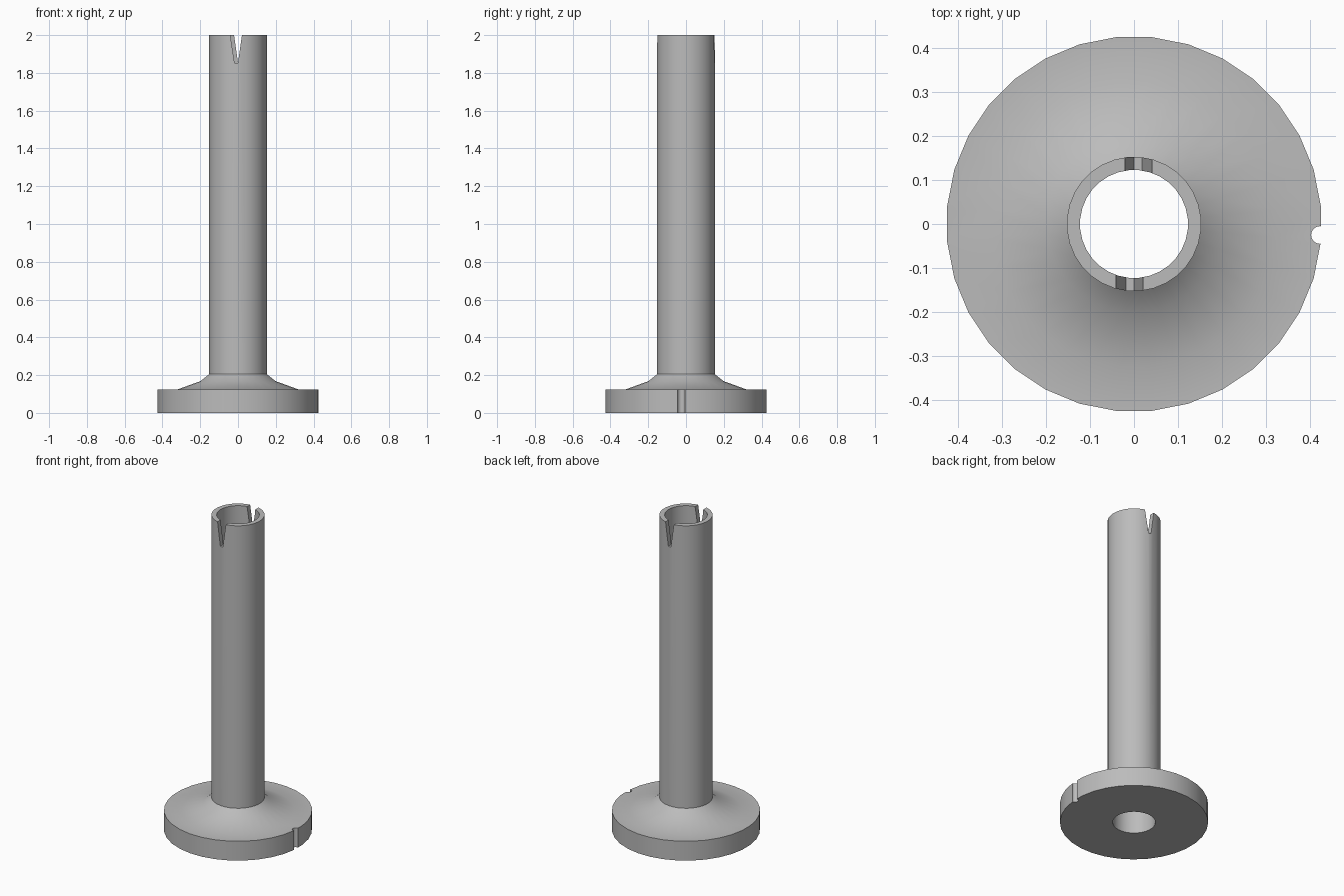
import bpy, bmesh, math
from mathutils import Matrix

cube = bpy.data.objects.get("Cube")
if cube:
    bpy.data.objects.remove(cube)

grey = bpy.data.materials.new("plain grey")
grey.use_nodes = True
grey.diffuse_color = (0.5, 0.5, 0.5, 1)
grey.node_tree.nodes["Principled BSDF"].inputs["Base Color"].default_value = (0.5, 0.5, 0.5, 1)


def add_object(name, bm):
    bmesh.ops.recalc_face_normals(bm, faces=bm.faces)
    mesh = bpy.data.meshes.new(name)
    bm.to_mesh(mesh)
    bm.free()
    mesh.materials.append(grey)
    obj = bpy.data.objects.new(name, mesh)
    bpy.context.collection.objects.link(obj)
    return obj


def lathe(name, profile, segments):
    """Revolve a closed (radius, z) outline about the z axis."""
    bm = bmesh.new()
    rings = []
    for i in range(segments):
        a = math.tau * (i + 0.5) / segments
        rings.append([bm.verts.new((r * math.cos(a), r * math.sin(a), z)) for r, z in profile])
    n = len(profile)
    for i in range(segments):
        a, b = rings[i], rings[(i + 1) % segments]
        for j in range(n):
            k = (j + 1) % n
            bm.faces.new((a[j], b[j], b[k], a[k]))
    return add_object(name, bm)


# Hollow tube rising from a flanged foot with a sloped collar
body = lathe("flanged_tube", [
    (0.123, 0), (0.427, 0), (0.427, 0.123), (0.325, 0.123),
    (0.20, 0.168), (0.153, 0.205), (0.153, 2), (0.123, 2)], 32)


def slot_cutter(name, turn):
    """Tapered wedge that cuts one V-shaped slot in the tube's rim."""
    bm = bmesh.new()
    outline = [(-0.018, 1.852), (0, 1.852), (0.0277, 2.05), (-0.0487, 2.05)]
    face = bm.faces.new([bm.verts.new((x, -0.25, z)) for x, z in outline])
    new = bmesh.ops.extrude_face_region(bm, geom=[face])["geom"]
    bmesh.ops.translate(bm, vec=(0, 0.2, 0), verts=[v for v in new if isinstance(v, bmesh.types.BMVert)])
    bm.transform(Matrix.Rotation(turn, 4, "Z"))
    return add_object(name, bm)


def notch_cutter(name, turn):
    """Upright round pin that cuts one notch in the flange edge."""
    bm = bmesh.new()
    bmesh.ops.create_cone(bm, cap_ends=True, segments=20, radius1=0.02, radius2=0.02, depth=0.5)
    bm.transform(Matrix.Rotation(turn, 4, "Z") @ Matrix.Translation((0.423, -0.025, 0.1)))
    return add_object(name, bm)


# Two slots and two notches, each pair half a turn apart
cutters = []
for side, turn in (("first", 0), ("second", math.pi)):
    cutters.append(slot_cutter(side + "_slot_cutter", turn))
    cutters.append(notch_cutter(side + "_notch_cutter", turn))

bpy.context.view_layer.objects.active = body
body.select_set(True)
for cutter in cutters:
    mod = body.modifiers.new(cutter.name, "BOOLEAN")
    mod.operation = "DIFFERENCE"
    mod.solver = "EXACT"
    mod.object = cutter
    bpy.ops.object.modifier_apply(modifier=mod.name)
    bpy.data.objects.remove(cutter)

bpy.ops.object.shade_smooth_by_angle(angle=math.radians(30))
